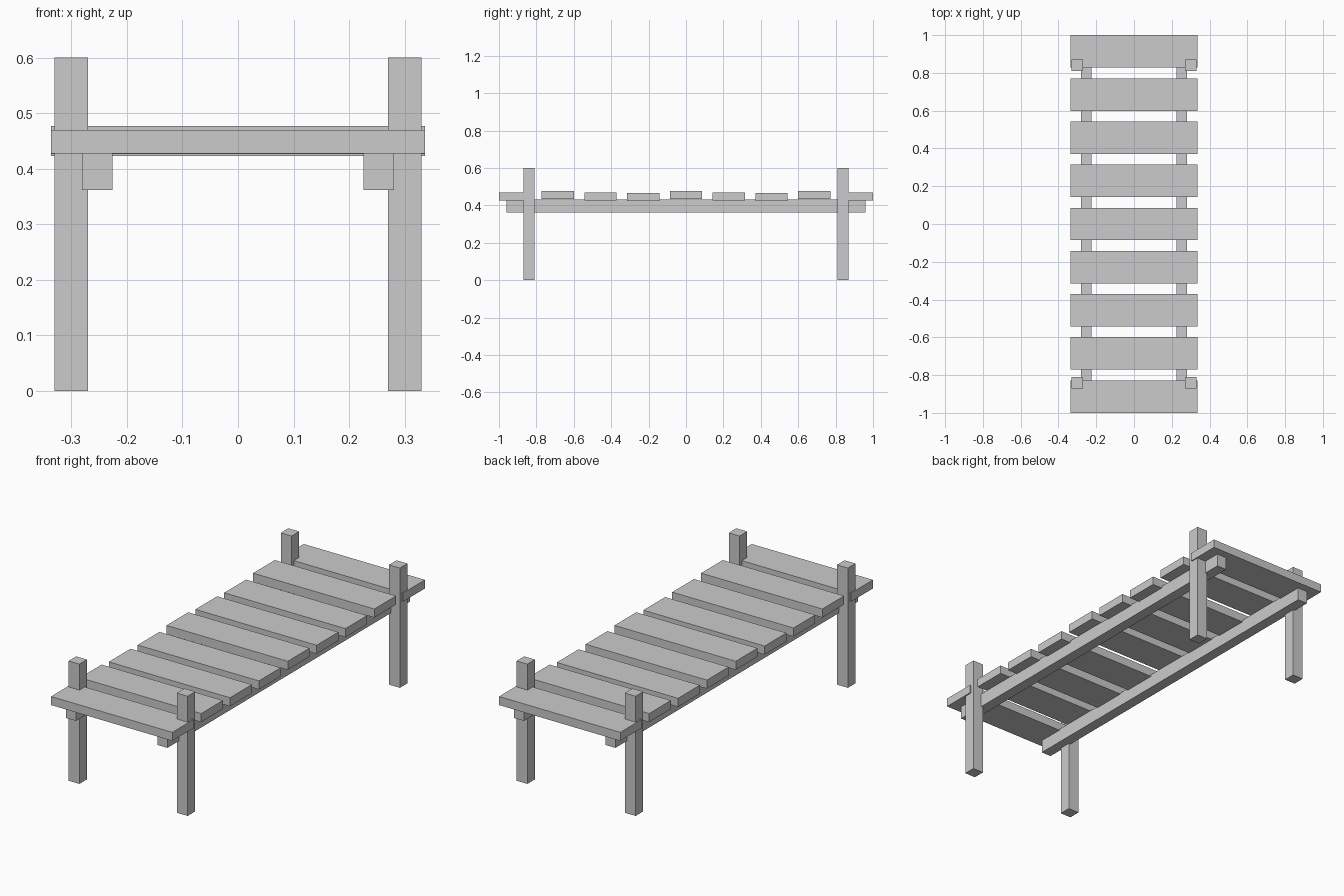
import bpy

if "Cube" in bpy.data.objects:
    bpy.data.objects.remove(bpy.data.objects["Cube"])


def box(name, x, y, z):
    """Axis-aligned box from (min, max) ranges."""
    verts = [(a, b, c) for a in x for b in y for c in z]
    faces = [(0, 1, 3, 2), (4, 6, 7, 5), (0, 4, 5, 1),
             (2, 3, 7, 6), (0, 2, 6, 4), (1, 5, 7, 3)]
    mesh = bpy.data.meshes.new(name)
    mesh.from_pydata(verts, [], faces)
    obj = bpy.data.objects.new(name, mesh)
    bpy.context.collection.objects.link(obj)
    return obj


# Corner posts and long side rails
for side, s in (("left", -1), ("right", 1)):
    for end, e in (("front", -1), ("back", 1)):
        box(f"{end}_{side}_post",
            sorted((s * 0.27, s * 0.33)), sorted((e * 0.81, e * 0.87)), (0, 0.6))
    box(f"{side}_rail", sorted((s * 0.226, s * 0.281)), (-0.96, 0.96), (0.362, 0.432))

# Deck planks at slightly uneven heights, front to back
tops = [0.470, 0.477, 0.469, 0.466, 0.477, 0.470, 0.466, 0.477, 0.470]
for i, top in enumerate(tops):
    y = (i - 4) * 0.2285
    box(f"deck_plank_{i + 1}", (-0.336, 0.336), (y - 0.086, y + 0.086), (top - 0.043, top))
